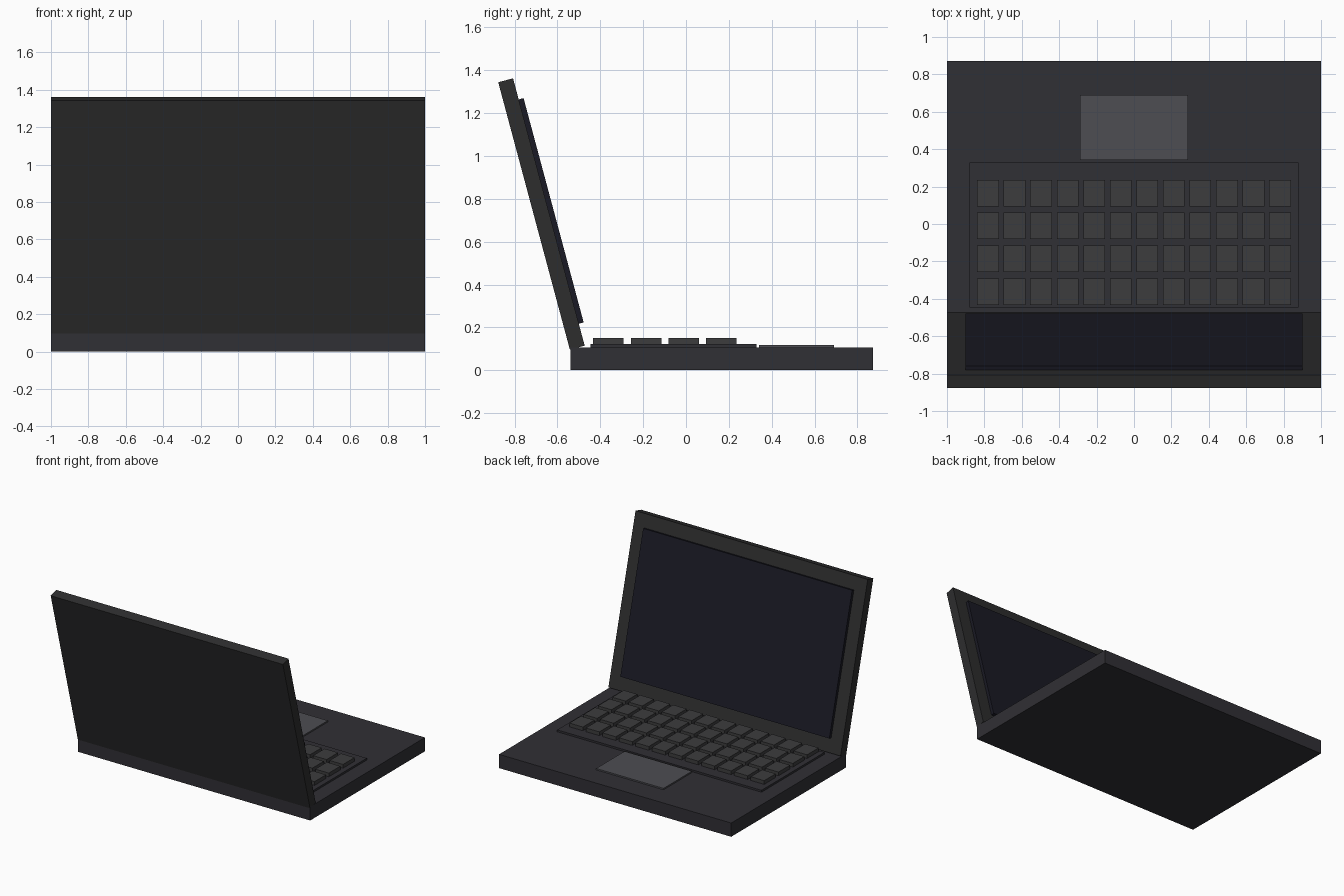
import bpy
from math import radians
from mathutils import Matrix, Vector

if "Cube" in bpy.data.objects:
    bpy.data.objects.remove(bpy.data.objects["Cube"])


def material(name, r, g, b):
    m = bpy.data.materials.new(name)
    m.diffuse_color = (r, g, b, 1)
    m.use_nodes = True
    m.node_tree.nodes["Principled BSDF"].inputs["Base Color"].default_value = m.diffuse_color
    return m


BODY = material("body_dark", 0.030, 0.029, 0.035)
LID = material("lid_dark", 0.026, 0.026, 0.027)
SCREEN = material("screen_glass", 0.010, 0.010, 0.018)
KEY = material("key_grey", 0.046, 0.046, 0.048)
PAD = material("pad_grey", 0.075, 0.075, 0.085)


def box(name, lo, hi, mat, frame=Matrix()):
    """Box between two corners, optionally placed in a tilted frame."""
    lo, hi = Vector(lo), Vector(hi)
    bpy.ops.mesh.primitive_cube_add(size=1)
    ob = bpy.context.object
    ob.name = name
    ob.data.transform(Matrix.Translation((lo + hi) / 2) @ Matrix.Diagonal((*(hi - lo), 1)))
    ob.matrix_world = frame
    ob.data.materials.append(mat)
    return ob


# Base with keyboard bed and trackpad
box("base", (-1, -0.54, 0), (1, 0.872, 0.107), BODY)
box("keyboard_bed", (-0.88, -0.446, 0.10), (0.88, 0.328, 0.122), BODY)
box("trackpad", (-0.29, 0.341, 0.10), (0.29, 0.691, 0.118), PAD)

# Keys: 4 rows of 12
for row in range(4):
    for col in range(12):
        x = -0.781 + 0.142 * col
        y = -0.362 + 0.1758 * row
        box(f"key_{row + 1}_{col + 1}", (x - 0.058, y - 0.071, 0.115),
            (x + 0.058, y + 0.071, 0.151), KEY)

# Lid and raised screen, leaning back about the hinge line
hinge = Matrix.Translation((0, -0.542, 0.096)) @ Matrix.Rotation(radians(15), 4, 'X')
box("lid", (-1, 0, 0), (1, 0.0715, 1.292), LID, hinge)
box("screen", (-0.90, 0.05, 0.106), (0.90, 0.095, 1.19), SCREEN, hinge)
